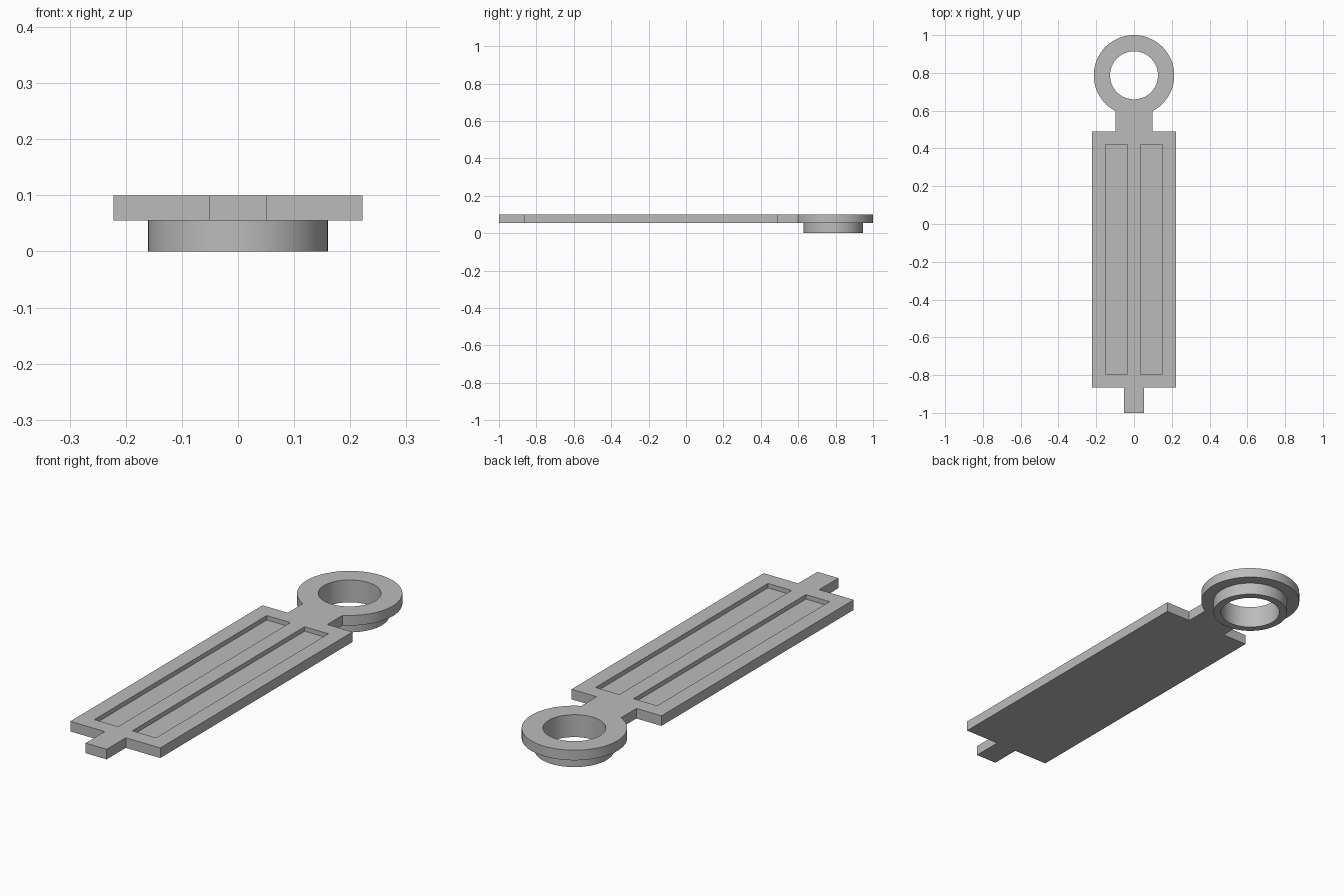
import bpy, bmesh, math

if "Cube" in bpy.data.objects:
    bpy.data.objects.remove(bpy.data.objects["Cube"], do_unlink=True)

GREY = (0.5, 0.5, 0.5, 1)
mat = bpy.data.materials.new("plain grey")
mat.use_nodes = True
mat.diffuse_color = GREY
mat.node_tree.nodes["Principled BSDF"].inputs["Base Color"].default_value = GREY

TOP, UNDER = 0.10, 0.055       # plate top and underside heights
RING_Y, RING_R = 0.787, 0.213  # eye ring centre and radius
SEGMENTS = 96


def prism(name, outline, z0, z1):
    """Extrude a closed counter-clockwise outline from z0 to z1."""
    bm = bmesh.new()
    face = bm.faces.new([bm.verts.new((x, y, z0)) for x, y in outline])
    out = bmesh.ops.extrude_face_region(bm, geom=[face])
    for v in out["geom"]:
        if isinstance(v, bmesh.types.BMVert):
            v.co.z = z1
    bmesh.ops.recalc_face_normals(bm, faces=bm.faces)
    mesh = bpy.data.meshes.new(name)
    bm.to_mesh(mesh)
    bm.free()
    ob = bpy.data.objects.new(name, mesh)
    bpy.context.collection.objects.link(ob)
    mesh.materials.append(mat)
    return ob


def arc(radius, start, end, count):
    angles = [start + (end - start) * i / count for i in range(count + 1)]
    return [(radius * math.cos(a), RING_Y + radius * math.sin(a)) for a in angles]


def circle(radius):
    return arc(radius, 0, 2 * math.pi, SEGMENTS)[:-1]


def combine(target, tool, operation):
    """Apply a boolean and discard the tool object."""
    mod = target.modifiers.new(operation, "BOOLEAN")
    mod.operation, mod.object, mod.solver = operation, tool, "EXACT"
    bpy.context.view_layer.objects.active = target
    bpy.ops.object.modifier_apply(modifier=mod.name)
    bpy.data.objects.remove(tool, do_unlink=True)


# Plate outline: tab, body and neck on the right, round the ring, then mirrored
neck = 0.098
side = [(0.052, -1.0), (0.052, -0.865), (0.222, -0.865), (0.222, 0.49), (neck, 0.49)]
join = -math.acos(neck / RING_R)
outline = side + arc(RING_R, join, math.pi - join, SEGMENTS)
outline += [(-x, y) for x, y in reversed(side)]
plate = prism("slotted_plate", outline, UNDER, TOP)

# Collar below the ring, and the bore through both
combine(plate, prism("collar", circle(0.16), 0, 0.08), "UNION")
combine(plate, prism("bore_cutter", circle(0.127), -0.1, 0.2), "DIFFERENCE")

# Two long shallow pockets in the top
for x0, x1 in ((-0.152, -0.035), (0.035, 0.152)):
    pocket = [(x0, -0.795), (x1, -0.795), (x1, 0.42), (x0, 0.42)]
    combine(plate, prism("pocket_cutter", pocket, TOP - 0.02, 0.2), "DIFFERENCE")

# Smooth curved walls with crisp edges
bpy.ops.object.select_all(action="DESELECT")
plate.select_set(True)
bpy.context.view_layer.objects.active = plate
bpy.ops.object.shade_smooth_by_angle(angle=math.radians(30))
